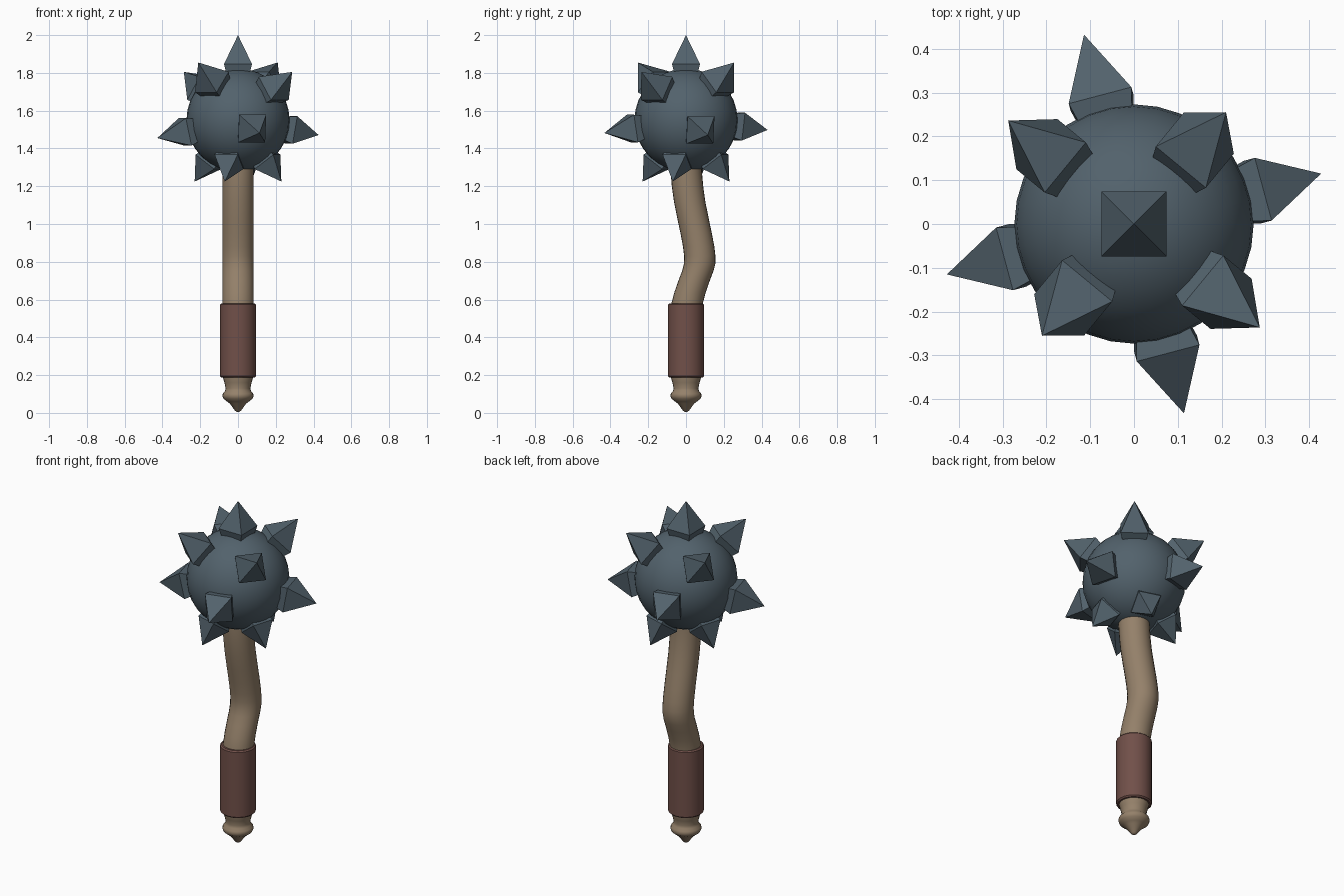
import bpy, bmesh, math
from mathutils import Vector

if "Cube" in bpy.data.objects:
    bpy.data.objects.remove(bpy.data.objects["Cube"], do_unlink=True)


def material(name, rgb):
    m = bpy.data.materials.new(name)
    m.use_nodes = True
    m.diffuse_color = (*rgb, 1)
    m.node_tree.nodes["Principled BSDF"].inputs["Base Color"].default_value = (*rgb, 1)
    return m


steel = material("dark steel", (0.085, 0.122, 0.150))
wood = material("wood", (0.30, 0.22, 0.145))
leather = material("leather", (0.165, 0.080, 0.067))


def finish(name, bm, mat, smooth_angle=None):
    bmesh.ops.recalc_face_normals(bm, faces=bm.faces)
    mesh = bpy.data.meshes.new(name)
    bm.to_mesh(mesh)
    bm.free()
    mesh.materials.append(mat)
    ob = bpy.data.objects.new(name, mesh)
    bpy.context.collection.objects.link(ob)
    if smooth_angle:
        bpy.ops.object.select_all(action="DESELECT")
        ob.select_set(True)
        bpy.context.view_layer.objects.active = ob
        bpy.ops.object.shade_smooth_by_angle(angle=math.radians(smooth_angle))
    return ob


def tube(name, stations, sides, mat, angle):
    """Skin round sections given as (height, radius, y offset)."""
    bm = bmesh.new()
    rings = []
    for z, r, y in stations:
        angles = [math.tau * i / sides for i in range(sides)]
        rings.append([bm.verts.new((r * math.cos(a), y + r * math.sin(a), z)) for a in angles])
    for low, high in zip(rings, rings[1:]):
        for i in range(sides):
            j = (i + 1) % sides
            bm.faces.new((low[i], low[j], high[j], high[i]))
    bm.faces.new(rings[0])
    bm.faces.new(rings[-1])
    return finish(name, bm, mat, angle)


# Turned pommel
tube("pommel", [(0.005, 0.006, 0), (0.012, 0.016, 0), (0.05, 0.044, 0), (0.06, 0.058, 0),
                (0.075, 0.077, 0), (0.09, 0.083, 0), (0.103, 0.08, 0), (0.115, 0.069, 0),
                (0.13, 0.065, 0), (0.16, 0.072, 0), (0.185, 0.079, 0), (0.22, 0.082, 0)],
     24, wood, 50)

# Crooked shaft
bend = [(0.2, 0), (0.5, 0), (0.58, 0.006), (0.64, 0.022), (0.7, 0.043), (0.75, 0.062),
        (0.79, 0.072), (0.83, 0.073), (0.88, 0.067), (0.95, 0.054), (1.03, 0.037),
        (1.12, 0.019), (1.2, 0.008), (1.28, 0.001), (1.4, 0)]
tube("shaft", [(z, 0.083, y) for z, y in bend], 24, wood, 50)

# Leather grip with rounded rims
tube("grip", [(0.187, 0.088, 0), (0.194, 0.095, 0), (0.573, 0.095, 0), (0.58, 0.088, 0)],
     20, leather, 35)

# Iron ball
centre = Vector((0, 0, 1.55))
bm = bmesh.new()
bmesh.ops.create_uvsphere(bm, u_segments=32, v_segments=16, radius=0.273)
bmesh.ops.translate(bm, verts=bm.verts, vec=centre)
finish("ball", bm, steel, 40)


def spike(name, tip, half, rim=0.297):
    """Square spike along the direction of its tip, tapering into the ball below its rim."""
    out = Vector(tip)
    length = out.length
    out.normalize()
    side = Vector((0, 0, 1)).cross(out)
    side = side.normalized() if side.length > 0.01 else Vector((1, 0, 0))
    up = out.cross(side)
    bm = bmesh.new()

    def square(distance, h):
        corners = ((-1, -1), (1, -1), (1, 1), (-1, 1))
        return [bm.verts.new(centre + out * distance + side * h * a + up * h * b)
                for a, b in corners]

    root = square(rim - 0.06, half * 0.8)
    edge = square(rim, half)
    point = bm.verts.new(centre + out * length)
    bm.faces.new(root)
    for i in range(4):
        j = (i + 1) % 4
        bm.faces.new((root[i], root[j], edge[j], edge[i]))
        bm.faces.new((edge[i], edge[j], point))
    finish(name, bm, steel)


# Crown spike
spike("top_spike", (0, 0, 0.45), 0.074)

# Opposite pairs of upper and middle spikes
for s, label in ((1, "a"), (-1, "b")):
    spike("upper_spike_" + label, (0.21 * s, 0.255 * s, 0.305), 0.074)
    spike("upper_cross_spike_" + label, (0.287 * s, -0.236 * s, 0.255), 0.074)
    spike("middle_side_spike_" + label, (0.427 * s, 0.115 * s, -0.087 + 0.008 * s), 0.074)
    spike("middle_front_spike_" + label, (0.114 * s, -0.432 * s, -0.06 - 0.008 * s), 0.074)

# Smaller lower spikes, a quarter turn apart
for i in range(4):
    a = math.radians(-107 + 90 * i)
    spike("lower_spike_%d" % (i + 1), (0.24 * math.cos(a), 0.24 * math.sin(a), -0.325), 0.064, 0.275)
